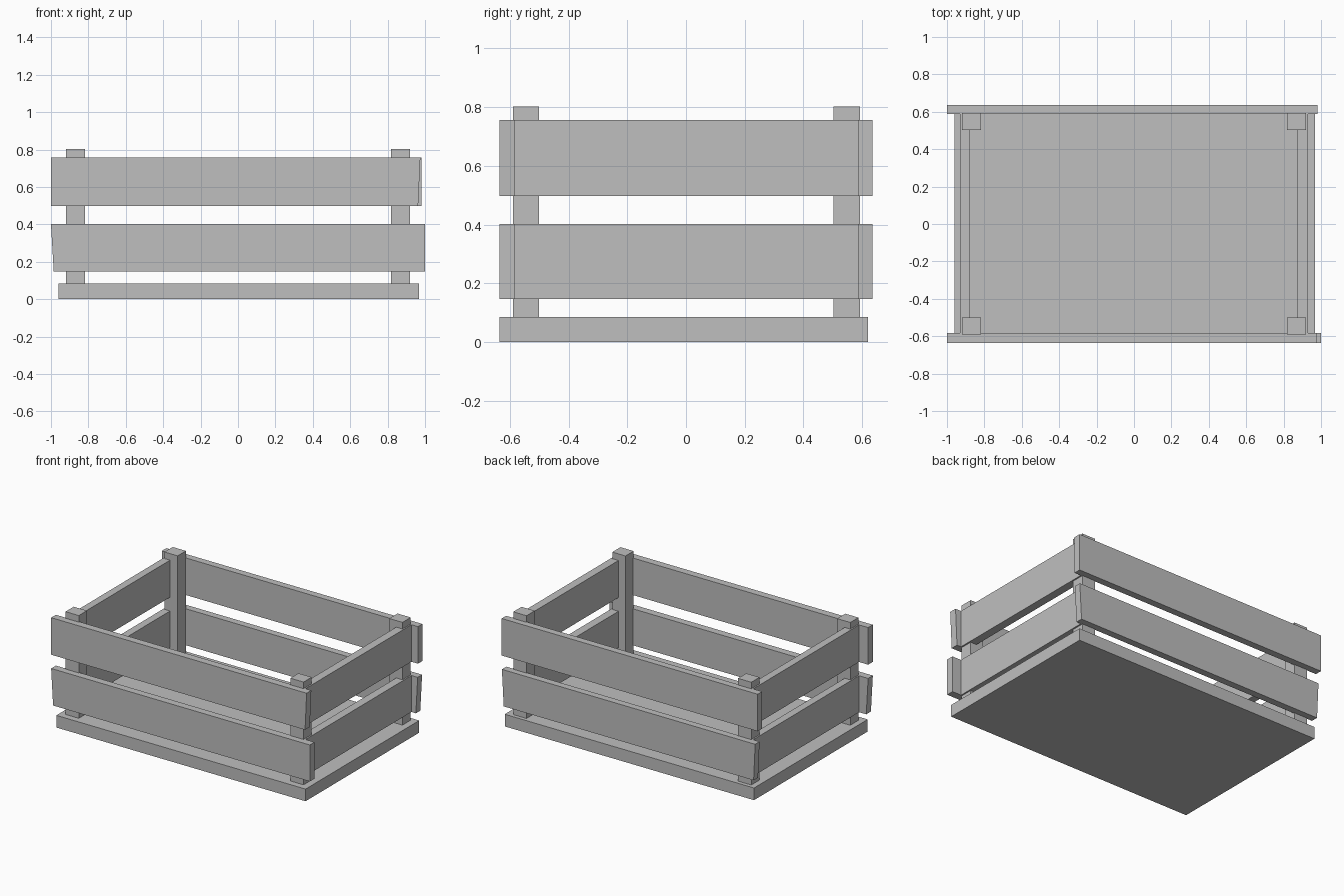
import bpy, bmesh

if "Cube" in bpy.data.objects:
    bpy.data.objects.remove(bpy.data.objects["Cube"])

wood = bpy.data.materials.new("plain grey")
wood.diffuse_color = (0.52, 0.52, 0.52, 1)
wood.use_nodes = True
wood.node_tree.nodes["Principled BSDF"].inputs["Base Color"].default_value = wood.diffuse_color


def board(name, x, y, z, cut_left=0.0, cut_right=0.0):
    """Box from ranges; the cuts pull the bottom corners in for a skewed saw cut."""
    bm = bmesh.new()
    bmesh.ops.create_cube(bm, size=1)
    for v in bm.verts:
        right, back, top = (c > 0 for c in v.co)
        px = x[right]
        if not top:
            px += -cut_right if right else cut_left
        v.co = (px, y[back], z[top])
    mesh = bpy.data.meshes.new(name)
    bm.to_mesh(mesh)
    bm.free()
    mesh.materials.append(wood)
    ob = bpy.data.objects.new(name, mesh)
    bpy.context.collection.objects.link(ob)
    return ob


# Floor
board("base", (-0.96, 0.967), (-0.635, 0.62), (0.0, 0.085))

# Corner posts
for xn, x in (("left", (-0.92, -0.818)), ("right", (0.818, 0.92))):
    for yn, y in (("front", (-0.59, -0.5)), ("back", (0.502, 0.593))):
        board(f"{yn}_{xn}_post", x, y, (0.06, 0.803))

LOW, HIGH = (0.147, 0.402), (0.498, 0.757)
FRONT, BACK = (-0.635, -0.583), (0.587, 0.636)

# Long slats, each with its own uneven ends
board("front_lower_slat", (-1.0, 1.0), FRONT, LOW, cut_left=0.015)
board("front_upper_slat", (-1.0, 0.975), FRONT, HIGH, cut_right=0.012)
board("back_lower_slat", (-0.98, 0.978), BACK, LOW, cut_left=0.012, cut_right=0.014)
board("back_upper_slat", (-1.0, 0.98), BACK, HIGH)

# Short end slats between the long ones
for zn, z in (("lower", LOW), ("upper", HIGH)):
    board(f"left_{zn}_slat", (-0.93, -0.877), (-0.583, 0.587), z)
    board(f"right_{zn}_slat", (0.872, 0.93), (-0.583, 0.587), z)
